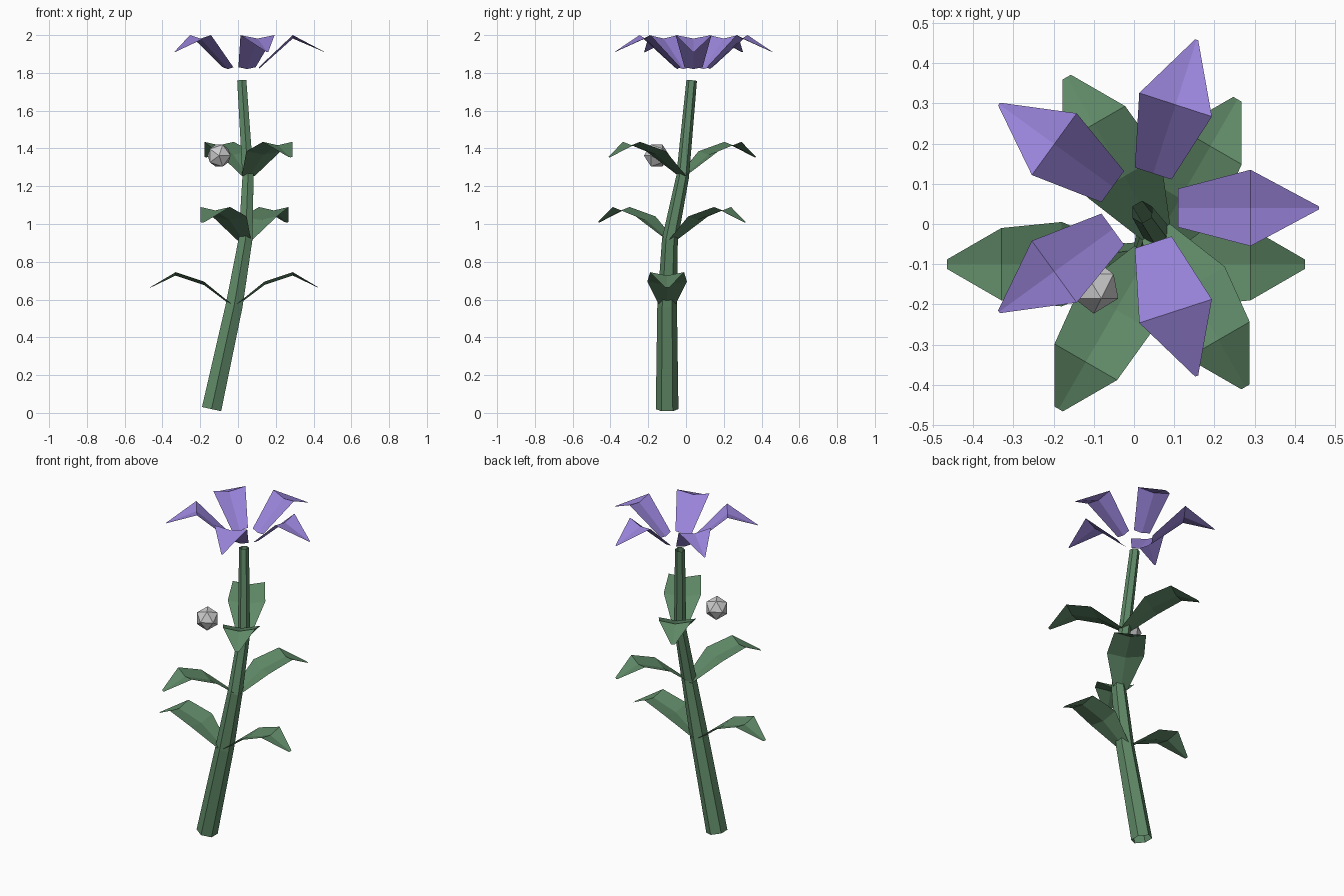
import bpy
import bmesh
from math import radians, cos, sin, pi
from mathutils import Vector, Matrix

if "Cube" in bpy.data.objects:
    bpy.data.objects.remove(bpy.data.objects["Cube"])


def material(name, rgb):
    mat = bpy.data.materials.new(name)
    mat.use_nodes = True
    mat.diffuse_color = (*rgb, 1)
    mat.node_tree.nodes["Principled BSDF"].inputs["Base Color"].default_value = (*rgb, 1)
    return mat


green = material("leaf green", (0.115, 0.25, 0.135))
purple = material("petal purple", (0.32, 0.23, 0.70))
grey = material("pale grey", (0.62, 0.62, 0.62))


def add_object(name, bm, mat):
    mesh = bpy.data.meshes.new(name)
    bm.to_mesh(mesh)
    bm.free()
    mesh.materials.append(mat)
    obj = bpy.data.objects.new(name, mesh)
    bpy.context.collection.objects.link(obj)
    return obj


def blade(name, profile, fold, origin, angle, mat):
    """Folded blade running outward; profile rows are (distance, height, half width)."""
    bm = bmesh.new()
    rows = []
    for dist, height, half in profile:
        drop = fold * min(1, half / 0.09)
        rows.append([bm.verts.new((dist, side * half, height - drop * (side == 0)))
                     for side in (-1, 0, 1)])
    for a, b in zip(rows, rows[1:]):
        for i in range(2):
            bm.faces.new((a[i], b[i], b[i + 1], a[i + 1]))
    bm.transform(Matrix.Translation(origin) @ Matrix.Rotation(radians(angle), 4, "Z"))
    return add_object(name, bm, mat)


# Stem: open six-sided tube along a bent path of (x, y, z, radius)
path = [(-0.14, -0.10, 0.02, 0.06), (-0.02, -0.10, 0.57, 0.052),
        (0.04, -0.085, 0.92, 0.042), (0.053, -0.018, 1.25, 0.034),
        (0.02, 0.03, 1.76, 0.028)]
points = [Vector(p[:3]) for p in path]
bm = bmesh.new()
rings = []
for i, p in enumerate(points):
    tangent = (points[min(i + 1, len(points) - 1)] - points[max(i - 1, 0)]).normalized()
    across = Vector((0, 1, 0)).cross(tangent).normalized()
    along = tangent.cross(across)
    rings.append([bm.verts.new(p + path[i][3] * (across * cos(a) + along * sin(a)))
                  for a in [pi / 2 + k * pi / 3 for k in range(6)]])
for a, b in zip(rings, rings[1:]):
    for k in range(6):
        n = (k + 1) % 6
        bm.faces.new((a[k], a[n], b[n], b[k]))
add_object("stem", bm, green)

# Leaves: three opposite pairs, each turned 60 degrees from the last
leaf = [(0.0, 0.0, 0.04), (0.16, 0.13, 0.105), (0.31, 0.18, 0.09), (0.445, 0.10, 0.012)]
pairs = [("lower", (-0.02, -0.10, 0.565), 0),
         ("middle", (0.035, -0.075, 0.91), 60),
         ("upper", (0.055, -0.02, 1.255), -60)]
for level, origin, angle in pairs:
    for side, turn in (("a", 0), ("b", 180)):
        blade(f"{level}_leaf_{side}", leaf, 0.018, origin, angle + turn, green)

# Petals: ring of five
petal = [(0.09, 0.0, 0.048), (0.27, 0.17, 0.095), (0.44, 0.08, 0.004)]
for k in range(5):
    blade(f"petal_{k + 1}", petal, 0.018, (0.02, 0.04, 1.83), 72 * k, purple)

# Small faceted ball beside the upper leaves
bm = bmesh.new()
bmesh.ops.create_icosphere(bm, subdivisions=1, radius=0.068)
bm.transform(Matrix.Translation((-0.10, -0.155, 1.362)) @ Matrix.Rotation(pi / 2, 4, "X"))
add_object("ball", bm, grey)
